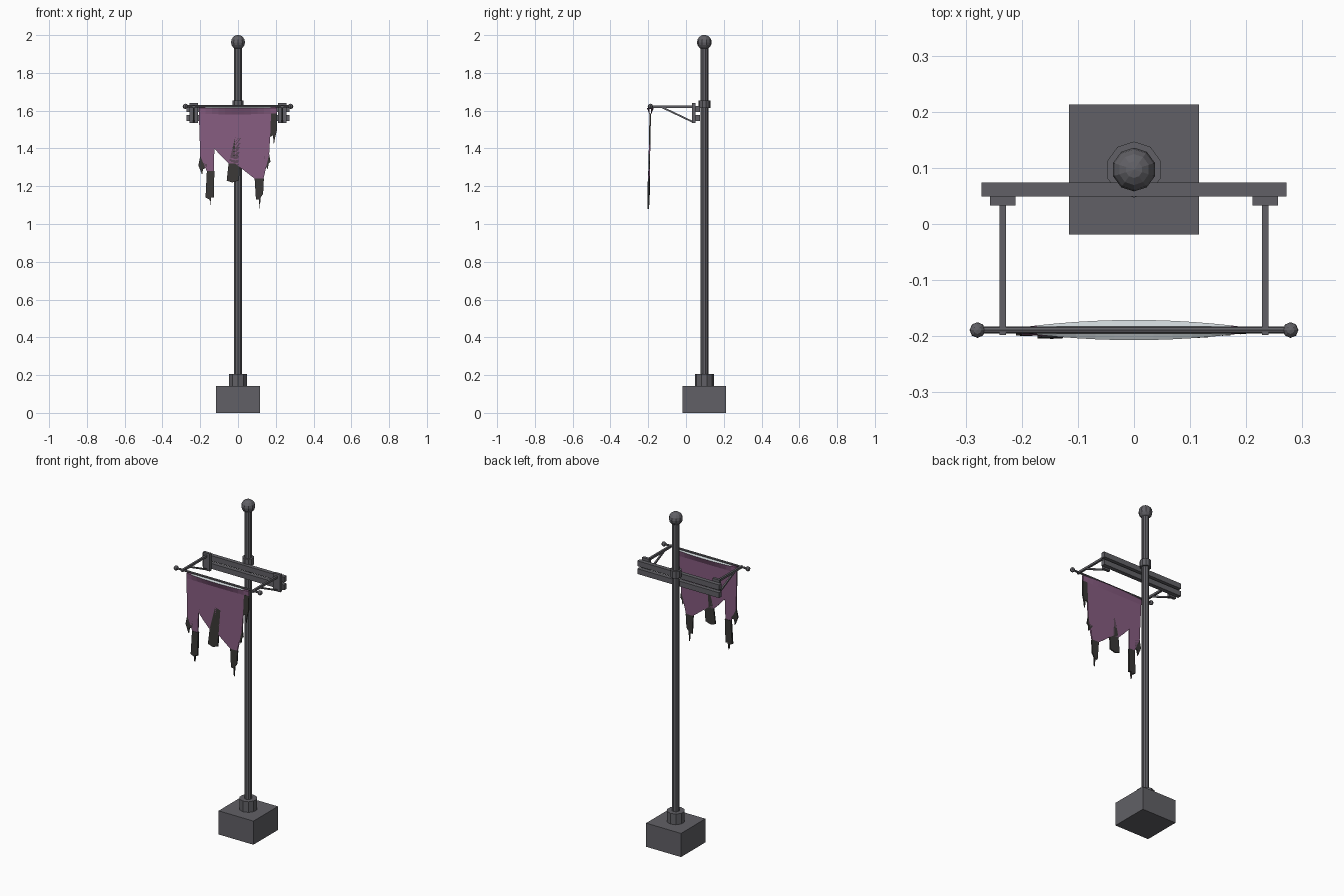
import bpy, bmesh, math
from mathutils import Vector, Matrix

cube = bpy.data.objects.get("Cube")
if cube:
    bpy.data.objects.remove(cube, do_unlink=True)


def material(name, rgb):
    m = bpy.data.materials.new(name)
    m.use_nodes = True
    m.diffuse_color = (*rgb, 1)
    bsdf = m.node_tree.nodes["Principled BSDF"]
    bsdf.inputs["Base Color"].default_value = (*rgb, 1)
    bsdf.inputs["Roughness"].default_value = 0.8
    return m


IRON = material("iron grey", (0.12, 0.118, 0.132))
PURPLE = material("faded purple", (0.24, 0.107, 0.216))
CHAR = material("charred cloth", (0.042, 0.04, 0.037))
PALE = material("pale cloth", (0.6, 0.65, 0.67))


def finish(name, bm, *mats):
    bmesh.ops.recalc_face_normals(bm, faces=bm.faces)
    mesh = bpy.data.meshes.new(name)
    bm.to_mesh(mesh)
    bm.free()
    for m in mats:
        mesh.materials.append(m)
    ob = bpy.data.objects.new(name, mesh)
    bpy.context.collection.objects.link(ob)
    return ob


def box(name, lo, hi):
    lo, hi = Vector(lo), Vector(hi)
    bm = bmesh.new()
    bmesh.ops.create_cube(bm, size=1, matrix=Matrix.Translation((lo + hi) / 2)
                          @ Matrix.Diagonal((*(hi - lo), 1)))
    return finish(name, bm, IRON)


def bar(name, a, b, r, sides=10, spin=0):
    a, b = Vector(a), Vector(b)
    d = b - a
    turn = d.to_track_quat('Z', 'Y').to_matrix().to_4x4()
    bm = bmesh.new()
    bmesh.ops.create_cone(bm, cap_ends=True, segments=sides, radius1=r, radius2=r,
                          depth=d.length, matrix=Matrix.Translation((a + b) / 2)
                          @ turn @ Matrix.Rotation(spin, 4, 'Z'))
    return finish(name, bm, IRON)


def ball(name, centre, r, sides, rings):
    bm = bmesh.new()
    bmesh.ops.create_uvsphere(bm, u_segments=sides, v_segments=rings, radius=r,
                              matrix=Matrix.Translation(centre))
    return finish(name, bm, IRON)


# Base, pole and finial
PY = 0.097
box("base_block", (-0.116, PY - 0.116, 0), (0.116, PY + 0.116, 0.142))
bar("base_collar", (0, PY, 0.14), (0, PY, 0.206), 0.05)
bar("pole", (0, PY, 0.14), (0, PY, 1.95), 0.021)
bar("upper_collar", (0, PY, 1.613), (0, PY, 1.655), 0.032)
ball("finial", (0, PY, 1.962), 0.039, 10, 8)

# Cross beams
for name, z in (("upper_beam", 1.592), ("lower_beam", 1.545)):
    box(name, (-0.272, 0.049, z), (0.272, 0.074, z + 0.032))

# Brackets on both sides
ROD_Y, ROD_Z = -0.189, 1.623
for side, s in (("left", 1), ("right", -1)):
    x = 0.234 * s
    box(side + "_plate", (x - 0.023, 0.033, 1.535), (x + 0.023, 0.05, 1.64))
    box(side + "_arm", (x - 0.006, -0.198, 1.615), (x + 0.006, 0.035, 1.628))
    bar(side + "_brace", (x, -0.125, 1.617), (x, 0.037, 1.54), 0.0065, 4, math.pi / 4)
    ball(side + "_rod_knob", (0.279 * s, ROD_Y, ROD_Z), 0.014, 8, 6)
bar("banner_rod", (-0.28, ROD_Y, ROD_Z), (0.28, ROD_Y, ROD_Z), 0.006, 8)

# Banner head: lens-shaped fold over the rod, pale on top
bm = bmesh.new()
columns = []
for i in range(13):
    t = i / 6 - 1
    x = 0.207 * t
    w = 0.004 + 0.014 * (1 - t * t)
    section = [(-0.004, 1.58), (-w, 1.613), (0, 1.621), (w, 1.613), (0.004, 1.58)]
    columns.append([bm.verts.new((x, ROD_Y + y, z)) for y, z in section])
for a, b in zip(columns, columns[1:]):
    for k in range(4):
        f = bm.faces.new((a[k], a[k + 1], b[k + 1], b[k]))
        outer = abs(f.calc_center_median().x) > 0.18
        f.material_index = 1 if k in (1, 2) and not outer else 0
finish("banner_head", bm, PURPLE, PALE)


# Torn cloth: flat outlines in x and z, leaning slightly forward
def cloth(name, outline, mat, thick=0.004):
    bm = bmesh.new()
    skins = []
    for y in (-thick, thick):
        skins.append([bm.verts.new((x, ROD_Y + y - 0.02 * (1.6 - z), z)) for x, z in outline])
        bm.faces.new(skins[-1])
    n = len(outline)
    for i in range(n):
        j = (i + 1) % n
        bm.faces.new((skins[0][i], skins[0][j], skins[1][j], skins[1][i]))
    bmesh.ops.triangulate(bm, faces=[f for f in bm.faces if len(f.verts) > 4])
    return finish(name, bm, mat)


cloth("banner_cloth", [
    (-0.207, 1.585), (-0.2, 1.36), (-0.165, 1.36), (-0.165, 1.28), (-0.128, 1.28),
    (-0.125, 1.4), (-0.135, 1.5), (-0.105, 1.47), (-0.09, 1.36), (-0.055, 1.39),
    (-0.05, 1.32), (-0.015, 1.32), (-0.015, 1.46), (0.02, 1.5), (0.055, 1.43),
    (0.1, 1.44), (0.105, 1.36), (0.088, 1.24), (0.135, 1.24), (0.14, 1.37),
    (0.165, 1.37), (0.17, 1.46), (0.175, 1.585)], PURPLE)
cloth("right_edge_scorch", [(-0.2, 1.36), (-0.21, 1.31), (-0.19, 1.26), (-0.185, 1.29),
                            (-0.165, 1.3), (-0.165, 1.36)], CHAR)
cloth("right_tail_tip", [(-0.165, 1.28), (-0.172, 1.14), (-0.15, 1.13), (-0.147, 1.1),
                         (-0.142, 1.14), (-0.128, 1.14), (-0.125, 1.28)], CHAR, 0.006)
cloth("middle_tail_tip", [(-0.05, 1.32), (-0.06, 1.23), (-0.03, 1.22), (0.005, 1.23),
                          (0.02, 1.45), (-0.015, 1.46), (-0.015, 1.32)], CHAR)
cloth("left_tail_tip", [(0.088, 1.24), (0.095, 1.13), (0.11, 1.13), (0.115, 1.08),
                        (0.12, 1.14), (0.133, 1.16), (0.137, 1.24)], CHAR)
cloth("left_inner_scorch", [(0.14, 1.37), (0.135, 1.32), (0.152, 1.33), (0.158, 1.29),
                            (0.162, 1.32), (0.172, 1.33), (0.165, 1.37)], CHAR)
cloth("left_edge_scorch", [(0.175, 1.585), (0.17, 1.46), (0.185, 1.47), (0.19, 1.42),
                           (0.197, 1.46), (0.207, 1.5), (0.207, 1.585)], CHAR)
# Frayed tip of the outer tatter
cloth("right_inner_fray", [(-0.125, 1.4), (-0.118, 1.4), (-0.11, 1.47), (-0.13, 1.49)], CHAR)
